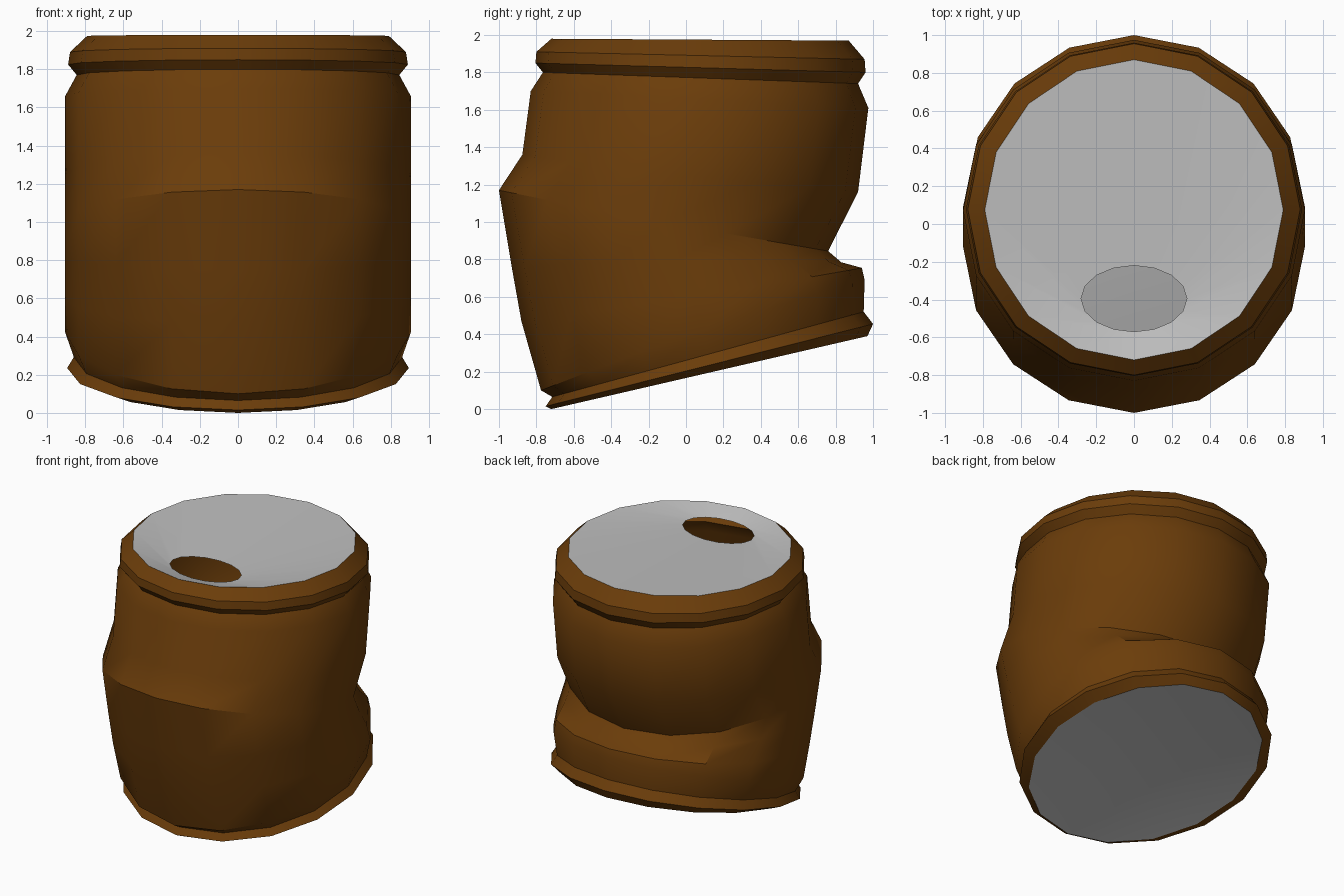
import bpy, bmesh, math

if "Cube" in bpy.data.objects:
    bpy.data.objects.remove(bpy.data.objects["Cube"])

SIDES = 16


def material(name, rgb):
    m = bpy.data.materials.new(name)
    m.diffuse_color = (*rgb, 1)
    m.use_nodes = True
    m.node_tree.nodes["Principled BSDF"].inputs["Base Color"].default_value = m.diffuse_color
    return m


BROWN = material("brown_paint", (0.146, 0.046, 0.003))
GREY = material("bare_metal", (0.52, 0.52, 0.52))


def ring(w, yf, zf, yb, zb, zs=None):
    """Bent elliptical ring through a front point, a back point and side height zs."""
    mid = (zf + zb) / 2
    zs = mid if zs is None else zs
    pts = []
    for i in range(SIDES):
        a = 2 * math.pi * i / SIDES
        c = math.cos(a)
        pts.append((-w * math.sin(a), (yf + yb) / 2 + (yb - yf) / 2 * c,
                    zs + (zb - zf) / 2 * c + (mid - zs) * c * c))
    return pts


def loft(name, rings, mat, fill=False, flip=False):
    bm = bmesh.new()
    loops = [[bm.verts.new(p) for p in r] for r in rings]
    for lo, hi in zip(loops, loops[1:]):
        for i in range(SIDES):
            j = (i + 1) % SIDES
            bm.faces.new((lo[i], lo[j], hi[j], hi[i]))
    if fill:
        bm.faces.new(loops[-1])
    if flip:
        bmesh.ops.reverse_faces(bm, faces=bm.faces[:])
    me = bpy.data.meshes.new(name)
    bm.to_mesh(me)
    bm.free()
    me.materials.append(mat)
    ob = bpy.data.objects.new(name, me)
    bpy.context.collection.objects.link(ob)
    bpy.ops.object.select_all(action='DESELECT')
    ob.select_set(True)
    bpy.context.view_layer.objects.active = ob
    bpy.ops.object.shade_smooth_by_angle(angle=math.radians(30))
    return ob


# crushed can wall: bottom rim, dented body, top rim
bottom = ring(0.80, -0.72, 0.0, 0.97, 0.39)
top = ring(0.79, -0.72, 1.98, 0.87, 1.97)
loft("can_body", [
    bottom,
    ring(0.895, -0.75, 0.015, 1.00, 0.455),
    ring(0.86, -0.715, 0.065, 0.95, 0.52),
    ring(0.905, -0.775, 0.10, 0.955, 0.69, 0.42),
    ring(0.905, -0.88, 0.47, 0.94, 0.755, 0.60),
    ring(0.905, -0.93, 0.75, 0.83, 0.785, 0.80),
    ring(0.905, -1.00, 1.17, 0.76, 0.845, 1.00),
    ring(0.905, -0.875, 1.36, 0.92, 1.16, 1.25),
    ring(0.905, -0.83, 1.70, 0.975, 1.61, 1.66),
    ring(0.845, -0.765, 1.80, 0.92, 1.74),
    ring(0.89, -0.805, 1.85, 0.96, 1.80),
    ring(0.88, -0.80, 1.91, 0.955, 1.87),
    top], BROWN)

# slightly dished base plate
loft("can_base", [bottom, ring(0.40, -0.30, 0.14, 0.55, 0.335)],
     GREY, fill=True, flip=True)

# slightly dished lid with an oval drinking hole
hole = ring(0.28, -0.57, 1.935, -0.22, 1.932)
loft("can_lid", [top, hole], GREY)
